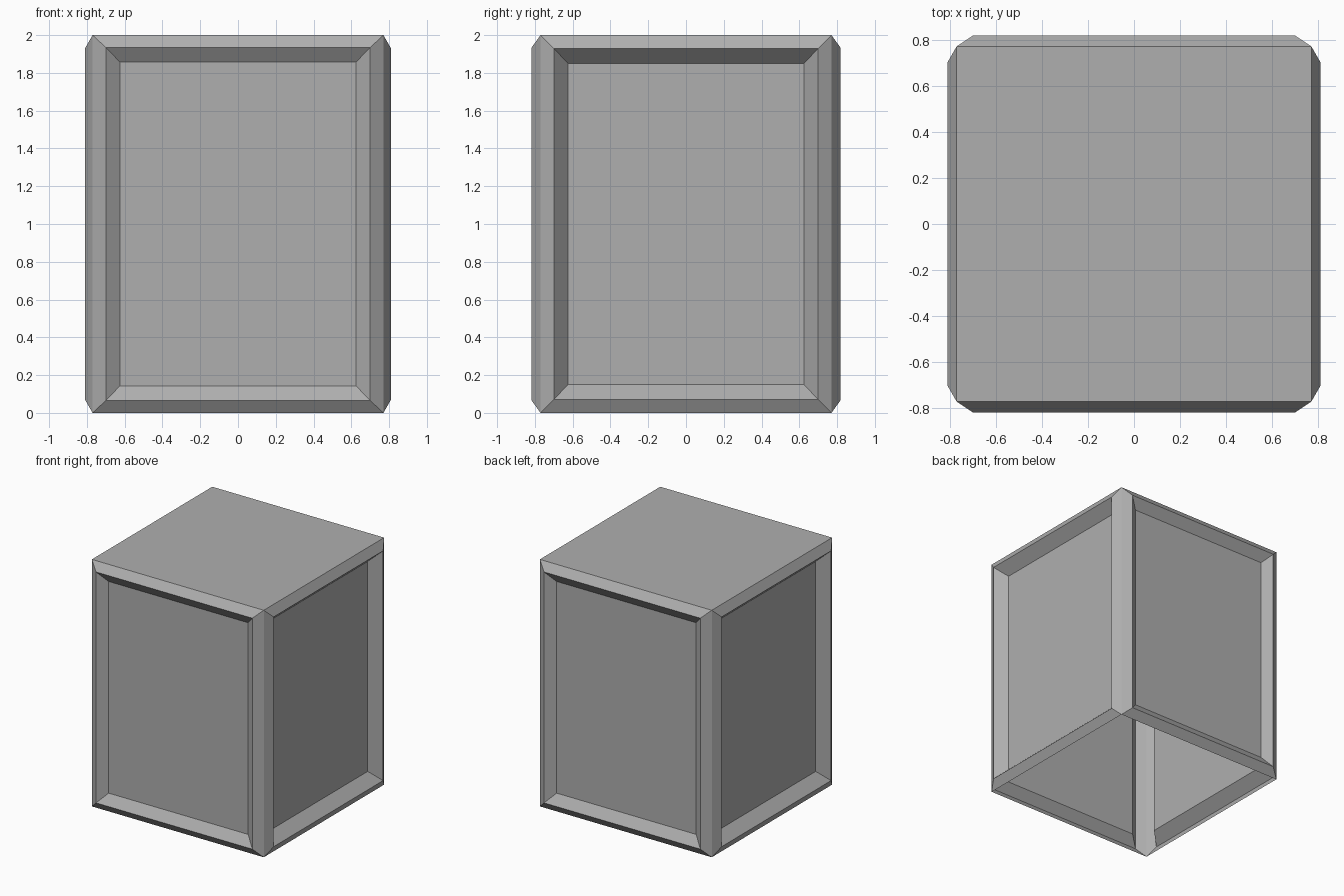
import bpy, bmesh
from mathutils import Matrix, Vector

if "Cube" in bpy.data.objects:
    bpy.data.objects.remove(bpy.data.objects["Cube"])

C, H = 0.77, 2.0  # half width of the body, height


def side(bm, turn, rim_out, panel_out, rim_z, panel_z):
    """One side: sloped raised rim around a sunken panel, as three nested rectangles."""
    rot = Matrix.Rotation(turn, 3, 'Z')
    rings = []
    for half, out, z in ((C, C, 0.0), (0.70, rim_out, rim_z), (0.625, panel_out, panel_z)):
        corners = ((-half, z), (half, z), (half, H - z), (-half, H - z))
        rings.append([bm.verts.new(rot @ Vector((x, -out, h))) for x, h in corners])
    for a, b in zip(rings, rings[1:]):
        for i in range(4):
            j = (i + 1) % 4
            bm.faces.new((a[i], a[j], b[j], b[i]))
    bm.faces.new(rings[-1])


bm = bmesh.new()
quarter = 1.5707963
for i in range(4):
    # front/back panels are shallower than the left/right ones
    if i % 2 == 0:
        side(bm, i * quarter, 0.817, 0.762, 0.065, 0.143)
    else:
        side(bm, i * quarter, 0.81, 0.724, 0.07, 0.15)

# flat top; the underside stays open
bm.faces.new([bm.verts.new((x, y, H)) for x, y in ((-C, -C), (C, -C), (C, C), (-C, C))])
bmesh.ops.remove_doubles(bm, verts=bm.verts, dist=0.001)

mesh = bpy.data.meshes.new("panelled_box")
bm.to_mesh(mesh)
bm.free()

# dark grey surface
grey = bpy.data.materials.new("dark_grey")
grey.diffuse_color = (0.43, 0.43, 0.43, 1.0)
grey.use_nodes = True
grey.node_tree.nodes["Principled BSDF"].inputs["Base Color"].default_value = grey.diffuse_color
mesh.materials.append(grey)
bpy.context.collection.objects.link(bpy.data.objects.new("panelled_box", mesh))
